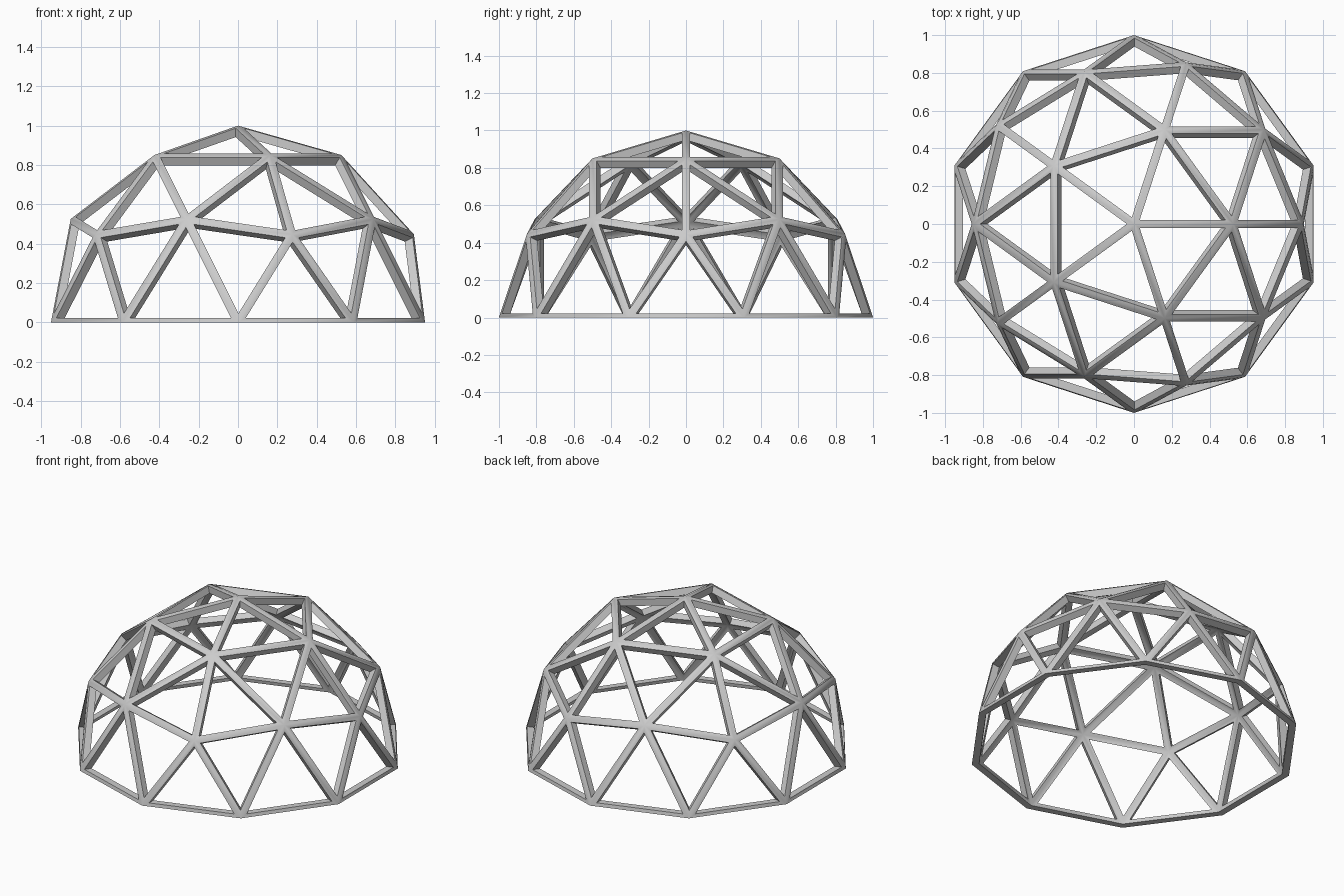
import bpy, bmesh, math

if "Cube" in bpy.data.objects:
    bpy.data.objects.remove(bpy.data.objects["Cube"])

WIDTH = 0.0225   # half strut width, measured on each triangle
DEPTH = 0.045    # strut depth towards the centre

# Guide sphere: two-frequency geodesic triangles, upper half only
src = bmesh.new()
bmesh.ops.create_icosphere(src, subdivisions=2, radius=1.0)
tris = [f for f in src.faces if f.calc_center_median().z > 0.02]
kept = set(tris)

bm = bmesh.new()
outer, inner = {}, {}
for v in {v for f in tris for v in f.verts}:
    p = v.co.copy()
    if abs(p.z) < 1e-4:
        p.z = 0.0
    outer[v] = bm.verts.new(p)
    inner[v] = bm.verts.new(p * (1 - DEPTH))


def inset(points):
    """Move the triangle's sides inward by WIDTH, about its incentre."""
    a, b, c = points
    la, lb, lc = (b - c).length, (c - a).length, (a - b).length
    per = la + lb + lc
    centre = (a * la + b * lb + c * lc) / per
    r = (b - a).cross(c - a).length / per
    return [bm.verts.new(centre + (p - centre) * (1 - WIDTH / r)) for p in points]


# Struts: open every triangle, leaving a square-section frame
for f in tris:
    vs = list(f.verts)
    o = [outer[v] for v in vs]
    n = [inner[v] for v in vs]
    oi = inset([v.co for v in o])
    ni = inset([v.co for v in n])
    for i in range(3):
        j = (i + 1) % 3
        bm.faces.new((o[i], o[j], oi[j], oi[i]))
        bm.faces.new((n[j], n[i], ni[i], ni[j]))
        bm.faces.new((oi[i], oi[j], ni[j], ni[i]))
        # Flat underside of the base ring
        edge = next(e for e in f.edges if vs[i] in e.verts and vs[j] in e.verts)
        if sum(g in kept for g in edge.link_faces) == 1:
            bm.faces.new((o[j], o[i], n[i], n[j]))

bmesh.ops.recalc_face_normals(bm, faces=bm.faces[:])
mesh = bpy.data.meshes.new("dome_frame")
bm.to_mesh(mesh)
bm.free()
src.free()

dome = bpy.data.objects.new("dome_frame", mesh)
bpy.context.collection.objects.link(dome)
bpy.context.view_layer.objects.active = dome
dome.select_set(True)
bpy.ops.object.shade_smooth_by_angle(angle=math.radians(30))
